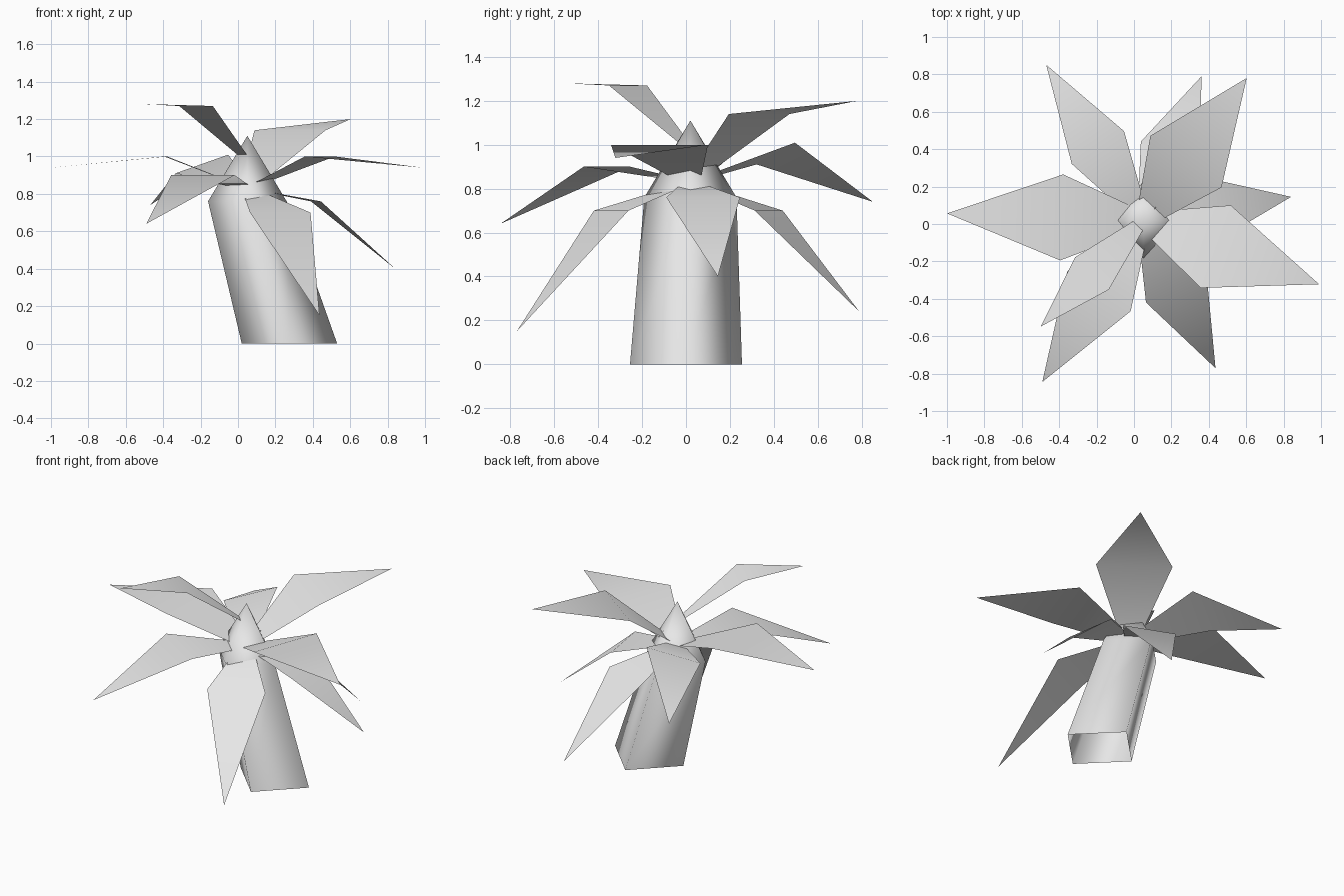
import bpy
import bmesh
from math import cos, sin, radians, tau
from mathutils import Vector

default_cube = bpy.data.objects.get("Cube")
if default_cube:
    bpy.data.objects.remove(default_cube, do_unlink=True)

light_grey = bpy.data.materials.new("light_grey")
light_grey.use_nodes = True
light_grey.diffuse_color = (0.8, 0.8, 0.8, 1)
shader = light_grey.node_tree.nodes["Principled BSDF"]
shader.inputs["Base Color"].default_value = light_grey.diffuse_color


def finish_part(name, bm):
    """Turn a bmesh into a smooth grey object."""
    mesh = bpy.data.meshes.new(name)
    bm.to_mesh(mesh)
    bm.free()
    mesh.materials.append(light_grey)
    mesh.shade_smooth()
    part = bpy.data.objects.new(name, mesh)
    bpy.context.collection.objects.link(part)


def add_ring(bm, centre, radius, sides):
    """Add a level ring of points with one corner facing +x."""
    ring = []
    for side in range(sides):
        angle = tau * side / sides
        spoke = Vector((cos(angle), sin(angle), 0))
        ring.append(bm.verts.new(centre + radius * spoke))
    return ring


def build_trunk(foot, neck, apex, foot_radius, neck_radius, sides=4):
    """Leaning tapered trunk, open below, closed by a pointed crown."""
    bm = bmesh.new()
    lower = add_ring(bm, foot, foot_radius, sides)
    upper = add_ring(bm, neck, neck_radius, sides)
    point = bm.verts.new(apex)
    for side in range(sides):
        following = (side + 1) % sides
        bm.faces.new((lower[side], lower[following], upper[following], upper[side]))
        bm.faces.new((upper[side], upper[following], point))
    finish_part("trunk", bm)


def build_leaf(name, yaw, width, reach, fold_height, tip_height, pivot_height=0.83, tilt=0):
    """Kite leaf, folded across its widest line, its root passing the trunk axis."""
    heading = Vector((cos(radians(yaw)), sin(radians(yaw)), 0))
    across = Vector((-heading.y, heading.x, tilt)) * width / 2
    axis = Vector((0.05, 0.02, 0))
    pivot = axis + Vector((0, 0, pivot_height))
    fold_reach = reach * (0.6 - 0.4 * width)
    fold = axis + heading * fold_reach + Vector((0, 0, fold_height))
    tip = axis + heading * reach + Vector((0, 0, tip_height))
    root = pivot.lerp(fold, -0.25)

    bm = bmesh.new()
    inner, left, outer, right = [
        bm.verts.new(corner) for corner in (root, fold + across, tip, fold - across)
    ]
    bm.faces.new((inner, right, left))
    bm.faces.new((right, outer, left))
    finish_part(name, bm)


# Trunk and crown
build_trunk(
    foot=Vector((0.275, 0, 0)),
    neck=Vector((0.05, 0.02, 0.76)),
    apex=Vector((0.05, 0.02, 1.11)),
    foot_radius=0.255,
    neck_radius=0.21,
)

# Broad leaves
build_leaf("right_leaf", yaw=178, width=0.46, reach=1.05, fold_height=1, tip_height=0.94)
build_leaf("left_leaf", yaw=-20, width=0.47, reach=1, fold_height=1, tip_height=0.94)
build_leaf("back_left_leaf", yaw=54, width=0.47, reach=0.94, fold_height=1.14, tip_height=1.2)

# Drooping leaves
build_leaf("back_low_leaf", yaw=68, width=0.34, reach=0.83, fold_height=0.7, tip_height=0.24)
build_leaf("left_low_leaf", yaw=9, width=0.34, reach=0.8, fold_height=0.76, tip_height=0.4)
build_leaf("front_low_leaf", yaw=-64, width=0.36, reach=0.88, fold_height=0.7, tip_height=0.15)
build_leaf("front_right_leaf", yaw=-122, width=0.4, reach=1.02, fold_height=0.9, tip_height=0.64)
build_leaf("back_right_leaf", yaw=122, width=0.33, reach=0.98, fold_height=0.96, tip_height=0.74, tilt=-0.3)

# Small raised leaf near the crown
build_leaf("high_leaf", yaw=-134, width=0.25, reach=0.79, fold_height=1.27, tip_height=1.28, pivot_height=0.98)
